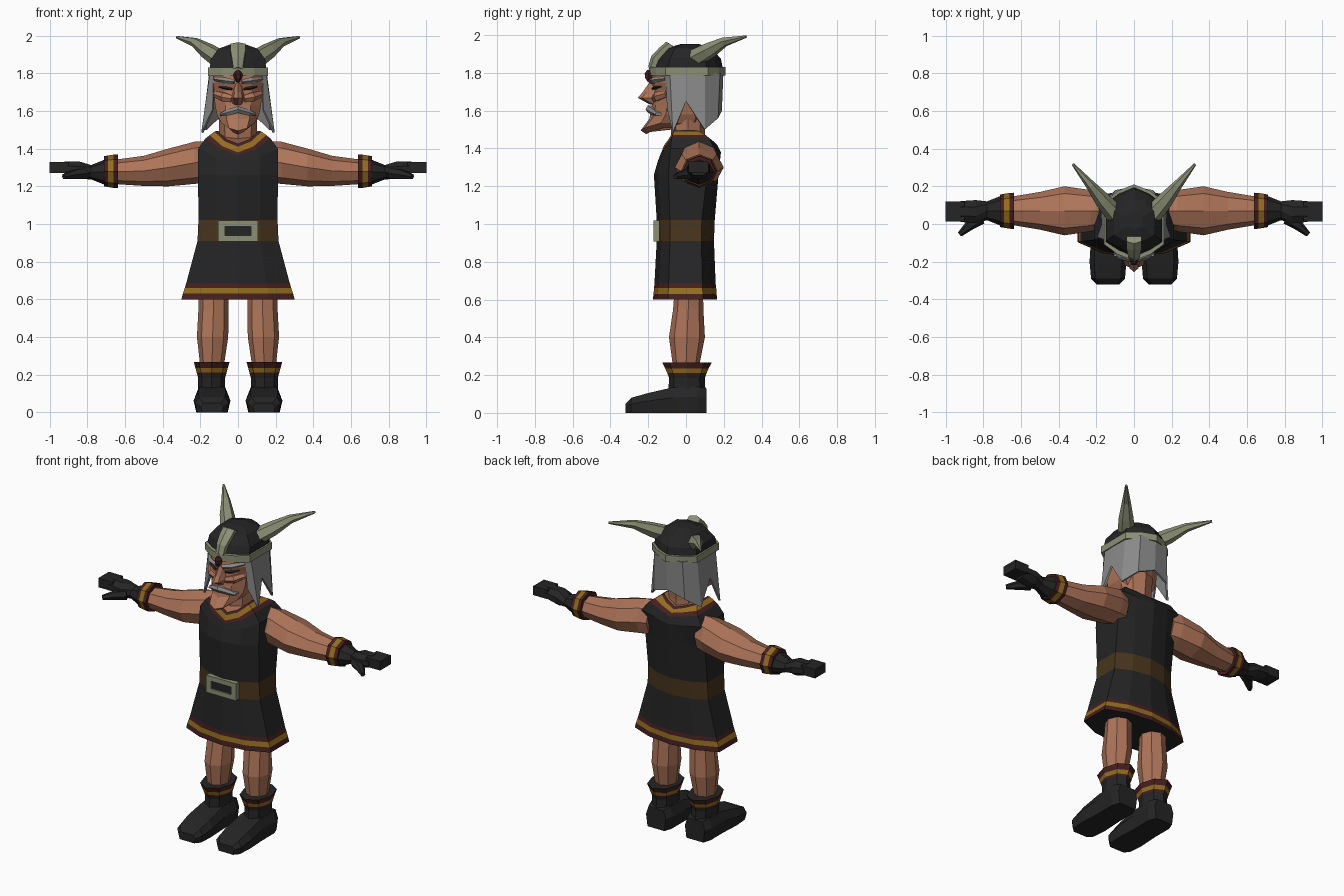
import bpy
import bmesh
from math import cos, sin, tau
from mathutils import Vector

default = bpy.data.objects.get("Cube")
if default:
    bpy.data.objects.remove(default)


def material(name, r, g, b):
    mat = bpy.data.materials.new(name)
    mat.use_nodes = True
    mat.diffuse_color = (r, g, b, 1)
    shader = next(n for n in mat.node_tree.nodes if n.type == "BSDF_PRINCIPLED")
    shader.inputs["Base Color"].default_value = (r, g, b, 1)
    shader.inputs["Roughness"].default_value = 0.9
    return mat


# One letter per colour, so band colours can be written as short strings
PALETTE = {
    "D": material("dark_cloth", .018, .018, .018),
    "S": material("skin", .42, .175, .1),
    "B": material("brown_belt", .065, .035, .012),
    "G": material("gold_trim", .29, .15, .014),
    "M": material("maroon_trim", .06, .014, .014),
    "P": material("pale_metal", .26, .28, .18),
    "H": material("grey_hair", .25, .25, .25),
}


def loft(name, rings, bands, caps=None, closed=True):
    """Skin a list of rings; bands gives a colour letter per gap, caps two letters."""
    gaps = len(rings) - 1
    bands = bands * gaps if len(bands) == 1 else bands
    caps = caps or bands[0] + bands[-1]
    letters = sorted(set(bands + (caps if closed else "")))
    bm = bmesh.new()
    rows = [[bm.verts.new(p) for p in ring] for ring in rings]
    n = len(rows[0])
    for low, high, letter in zip(rows, rows[1:], bands):
        for i in range(n if closed else n - 1):
            j = (i + 1) % n
            face = bm.faces.new((low[i], low[j], high[j], high[i]))
            face.material_index = letters.index(letter)
    if closed:
        for row, letter in zip((rows[0], rows[-1]), caps):
            bm.faces.new(row).material_index = letters.index(letter)
    bmesh.ops.recalc_face_normals(bm, faces=bm.faces)
    mesh = bpy.data.meshes.new(name)
    bm.to_mesh(mesh)
    bm.free()
    for letter in letters:
        mesh.materials.append(PALETTE[letter])
    obj = bpy.data.objects.new(name, mesh)
    bpy.context.collection.objects.link(obj)
    return obj


def pair(name, rings, bands, caps=None):
    """Build a part on the left and its mirror image on the right."""
    for side, s in (("left", 1), ("right", -1)):
        loft(f"{side}_{name}", [[(s * x, y, z) for x, y, z in r] for r in rings], bands, caps)


def body_ring(w, front, back, z_side, z_front=None, z_back=None, k=.55, inset=.02):
    """Ten-sided, left-right symmetric ring with a ridge at front and back."""
    zf = z_side if z_front is None else z_front
    zb = z_side if z_back is None else z_back
    half = [(.55 * w, front + inset, .65 * zf + .35 * z_side), (w, front * .55, z_side),
            (w, back * k, z_side), (.55 * w, back - inset, (zb + z_side) / 2)]
    mirrored = [(-x, y, z) for x, y, z in reversed(half)]
    return [(0, front, zf), *half, (0, back, zb), *mirrored]


def upright(x, y, z, a, b, n=8):
    return [(x + a * cos(tau * i / n), y + b * sin(tau * i / n), z) for i in range(n)]


def sideways(x, y, z, a, b, n=8, turn=0):
    return [(x, y + a * cos(tau * (i + turn) / n), z + b * sin(tau * (i + turn) / n))
            for i in range(n)]


def tube(path, radii, n=6, flat=1):
    """Rings that follow a path; flat squashes them vertically."""
    path = [Vector(p) for p in path]
    rings = []
    for i, p in enumerate(path):
        d = path[min(i + 1, len(path) - 1)] - path[max(i - 1, 0)]
        q = d.to_track_quat("Z", "Y")
        rings.append([p + q @ Vector((radii[i] * cos(tau * j / n),
                                      radii[i] * flat * sin(tau * j / n), 0)) for j in range(n)])
    return rings


def block(x, y, z):
    """Rings of a box given its three ranges."""
    return [[(x[0], y[0], h), (x[1], y[0], h), (x[1], y[1], h), (x[0], y[1], h)] for h in z]


# Tunic with hem trim, belt and collar
loft("tunic", [
    body_ring(.30, -.175, .165, .60),
    body_ring(.293, -.172, .162, .63),
    body_ring(.283, -.169, .16, .66),
    body_ring(.275, -.167, .157, .685),
    body_ring(.215, -.155, .148, .91),
    body_ring(.21, -.155, .152, 1.02),
    body_ring(.212, -.17, .172, 1.26, k=.65),
    body_ring(.212, -.15, .185, 1.4, 1.33, 1.38, k=.8),
    body_ring(.172, -.137, .165, 1.455, 1.365, 1.42, k=.75),
    body_ring(.15, -.13, .145, 1.472, 1.38, 1.435, k=.7),
    body_ring(.125, -.12, .125, 1.49, 1.41, 1.45),
    body_ring(.112, -.11, .11, 1.495, 1.425, 1.46),
], "MGMDBDDDMGM", "DS")

# Belt buckle: a frame of four bars around a dark plate
OUT, TOP, LOW, Y = .105, 1.018, .908, (-.172, -.14)
loft("buckle_top", block((-OUT, OUT), Y, (TOP - .03, TOP)), "P")
loft("buckle_bottom", block((-OUT, OUT), Y, (LOW, LOW + .03)), "P")
pair("buckle_bar", block((OUT - .035, OUT), Y, (LOW + .03, TOP - .03)), "P")
loft("buckle_plate", block((-.07, .07), (-.162, -.154), (LOW + .03, TOP - .03)), "D")

# Arms, wristbands and gloves
pair("arm", [sideways(.17, .07, 1.33, .09, .11), sideways(.23, .07, 1.325, .11, .112),
             sideways(.37, .07, 1.3, .13, .1), sideways(.5, .07, 1.282, .1, .08),
             sideways(.65, .07, 1.277, .075, .065)], "S")
pair("wristband", [sideways(x, .07, 1.28, a, a * .93)
                   for x, a in ((.638, .096), (.66, .095), (.69, .09), (.712, .086))], "MGM")
pair("glove", [sideways(.70, .07, 1.275, .082, .07), sideways(.78, .07, 1.275, .05, .038),
               sideways(.84, .066, 1.285, .066, .05, turn=.5),
               sideways(.92, .066, 1.295, .06, .04, turn=.5)], "D")
pair("fingers", block((.9, 1), (.012, .12), (1.272, 1.33)), "D")
pair("thumb", tube([(.81, .03, 1.27), (.87, -.005, 1.262), (.925, -.055, 1.252)],
                   (.032, .028, .014)), "D")

# Legs and boots
pair("leg", [upright(.13, .015, .66, .078, .075), upright(.13, .012, .55, .08, .08),
             upright(.135, .005, .4, .083, .095), upright(.138, 0, .24, .062, .068)], "S")
pair("boot_shaft", [upright(.14, .005, z, a, b) for z, a, b in
                    ((.06, .072, .1), (.185, .072, .095), (.2, .076, .1), (.212, .08, .105),
                     (.236, .086, .115), (.268, .095, .132))], "DDMGM", "DD")


def foot_ring(y, w, h):
    shape = ((-.85, 0), (.85, 0), (1, .6), (.75, 1), (-.75, 1), (-1, .6))
    return [(.138 + w * u, y, h * v) for u, v in shape]


pair("foot", [foot_ring(y, w, h) for y, w, h in
              ((.108, .07, .13), (.06, .09, .14), (-.07, .09, .135), (-.2, .098, .105),
               (-.29, .09, .08), (-.32, .06, .05))], "D")

# Neck and head
loft("neck", [upright(0, .015, 1.38, .09, .09), upright(0, .01, 1.5, .1, .09),
              upright(0, .01, 1.62, .105, .1)], "S")
loft("head", [
    body_ring(.05, -.21, .03, 1.51, 1.475, 1.52),
    body_ring(.088, -.24, .08, 1.535, 1.495, 1.55),
    body_ring(.112, -.195, .1, 1.58, 1.555),
    body_ring(.122, -.18, .1, 1.63),
    body_ring(.13, -.172, .1, 1.71),
    body_ring(.135, -.187, .1, 1.75),
    body_ring(.13, -.178, .1, 1.81),
], "S")
loft("nose", [[(-w, -.15, z), (-w * .6, tip + .02, z), (0, tip, z), (w * .6, tip + .02, z),
               (w, -.15, z)] for z, w, tip in
              ((1.632, .03, -.19), (1.668, .04, -.255), (1.70, .03, -.228), (1.752, .02, -.192))],
     "S")
pair("cheek", tube([(.03, -.165, 1.665), (.075, -.15, 1.675), (.118, -.1, 1.69)],
                   (.02, .027, .02)), "S")
pair("eye", tube([(.032, -.178, 1.716), (.07, -.16, 1.722), (.1, -.13, 1.728)],
                 (.006, .009, .005), 4), "D")
pair("eyebrow", tube([(.02, -.19, 1.755), (.07, -.172, 1.762), (.125, -.11, 1.77)],
                     (.012, .017, .01), 4), "H")
loft("moustache", [sideways(x, -.192 + abs(x) * .5, 1.608 - abs(x) * .28, .022, h, 6)
                   for x, h in ((-.095, .008), (-.06, .018), (0, .021), (.06, .018), (.095, .008))],
     "H")

# Hair: a curtain with pointed locks, given as top and bottom edge points
top_edge = [(.13, -.11, 1.8), (.15, -.085, 1.8), (.153, 0, 1.8), (.15, .1, 1.8), (.1, .18, 1.8)]
low_edge = [(.135, -.1, 1.61), (.195, -.07, 1.485), (.172, 0, 1.65), (.178, .1, 1.5),
            (.11, .17, 1.56)]


def both_sides(edge, middle):
    return edge + [middle] + [(-x, y, z) for x, y, z in reversed(edge)]


hair = loft("hair", [both_sides(low_edge, (0, .19, 1.6)), both_sides(top_edge, (0, .198, 1.8))],
            "H", closed=False)
hair.modifiers.new("thickness", "SOLIDIFY").thickness = .012

# Helmet
loft("helmet_band", [body_ring(.16, -.195, .21, z, inset=.035) for z in (1.787, 1.83)], "P")
loft("helmet_dome", [
    body_ring(.15, -.175, .195, 1.825, inset=.035),
    body_ring(.144, -.155, .185, 1.875, inset=.035),
    body_ring(.105, -.105, .135, 1.93),
    body_ring(.045, -.03, .07, 1.952, inset=.01),
], "D")
loft("helmet_crest", [[(-w, y, z), (0, y - .012, z + .008), (w, y, z),
                       (w, y + .025, z - .015), (-w, y + .025, z - .015)]
                      for y, z, w in ((-.188, 1.825, .025), (-.172, 1.88, .032),
                                      (-.13, 1.925, .04), (-.092, 1.957, .04))], "P")
loft("helmet_gem", [upright(0, -.198, z, r, r, 6)
                    for z, r in ((1.752, .005), (1.775, .022), (1.797, .024), (1.815, .01))], "M")
pair("horn", tube([(.095, .045, 1.875), (.165, .125, 1.92), (.23, .205, 1.965),
                   (.325, .318, 1.992)], (.052, .043, .026, .007)), "P")
